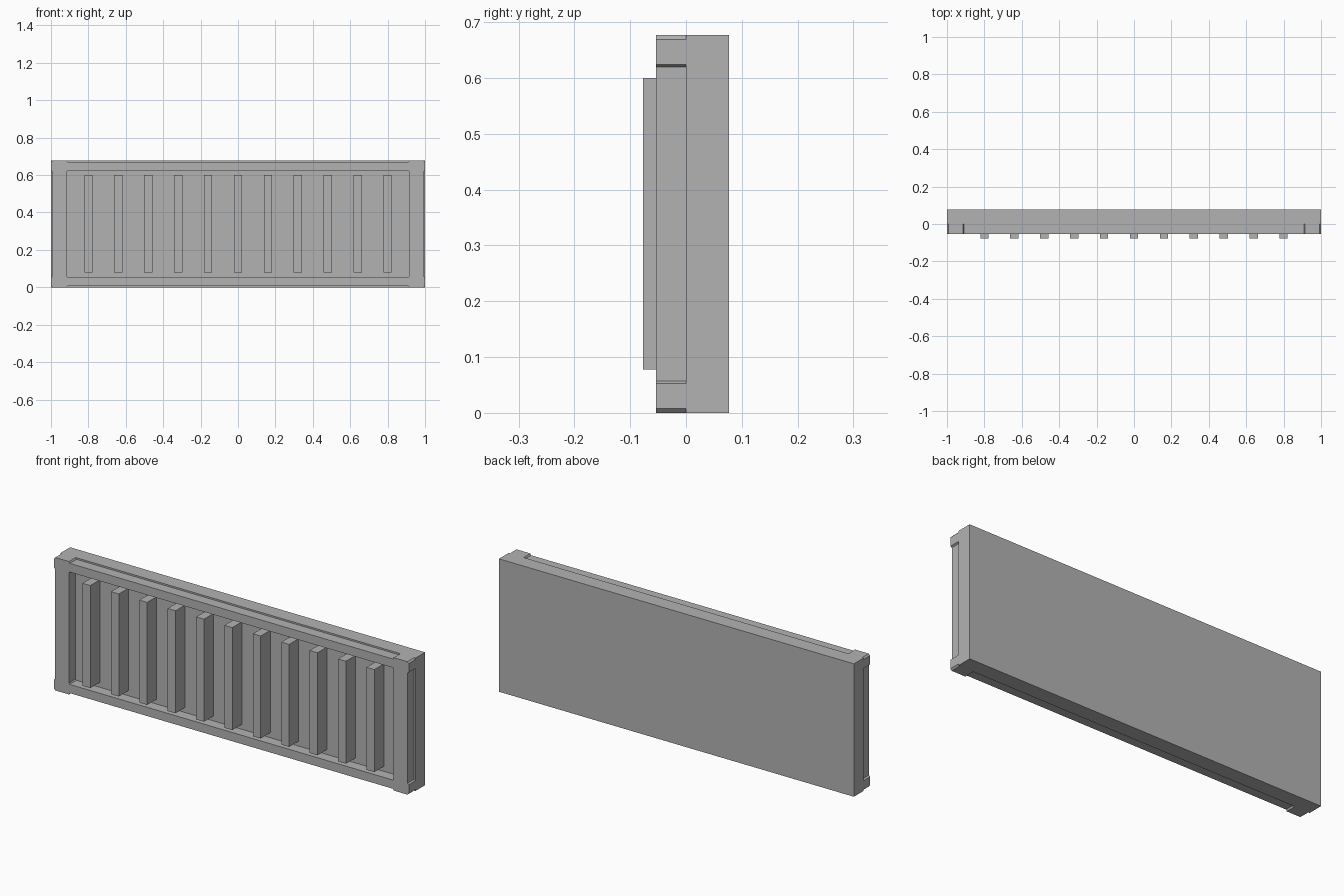
import bpy
import bmesh

cube = bpy.data.objects.get("Cube")
if cube:
    bpy.data.objects.remove(cube, do_unlink=True)

HEIGHT = 0.677
MID = HEIGHT / 2
BACK, PANEL, FRONT, BAR_FRONT = 0.077, 0.0, -0.054, -0.077

grey = bpy.data.materials.new("grey")
grey.use_nodes = True
colour = (0.45, 0.45, 0.45, 1)
grey.diffuse_color = colour
grey.node_tree.nodes["Principled BSDF"].inputs["Base Color"].default_value = colour


def finish(name, bm):
    bmesh.ops.recalc_face_normals(bm, faces=bm.faces)
    mesh = bpy.data.meshes.new(name)
    bm.to_mesh(mesh)
    bm.free()
    mesh.materials.append(grey)
    obj = bpy.data.objects.new(name, mesh)
    bpy.context.collection.objects.link(obj)
    return obj


def box(name, x0, x1, y0, y1, z0, z1):
    bm = bmesh.new()
    bmesh.ops.create_cube(bm, size=1)
    for v in bm.verts:
        v.co = ((x0 + x1) / 2 + v.co.x * (x1 - x0),
                (y0 + y1) / 2 + v.co.y * (y1 - y0),
                (z0 + z1) / 2 + v.co.z * (z1 - z0))
    return finish(name, bm)


def mirrored_loop(quarter):
    """Complete a closed outline from its upper right quarter."""
    half = quarter + [(-x, z) for x, z in reversed(quarter)]
    return half + [(-x, -z) for x, z in half]


# Flat backing slab
box("back_panel", -1, 1, PANEL, BACK, 0, HEIGHT)

# Raised frame: stepped-in edges between slightly bevelled corner blocks
step, cut = 0.008, 0.005
inner_x, inner_z = 0.915, 0.286
outer = mirrored_loop([
    (1 - step, inner_z - cut), (1, inner_z),
    (1, MID - step), (1 - step, MID),
    (inner_x, MID), (inner_x - cut, MID - step),
])
# Opening has the same number of points, so the loops bridge cleanly
inner = mirrored_loop([
    (inner_x, inner_z - 3 * cut), (inner_x, inner_z - 2 * cut),
    (inner_x, inner_z - cut), (inner_x - cut, inner_z),
    (inner_x - 2 * cut, inner_z), (inner_x - 3 * cut, inner_z),
])

bm = bmesh.new()
rings = [[bm.verts.new((x, y, MID + z)) for x, z in loop]
         for loop, y in ((outer, FRONT), (inner, FRONT), (inner, PANEL), (outer, PANEL))]
count = len(outer)
for a, b in zip(rings, rings[1:] + rings[:1]):
    for i in range(count):
        j = (i + 1) % count
        bm.faces.new((a[i], a[j], b[j], b[i]))
finish("front_frame", bm)

# Row of upright bars
for i in range(11):
    x = (i - 5) * 0.16
    box(f"bar_{i + 1}", x - 0.022, x + 0.022, BAR_FRONT, PANEL, 0.078, 0.6)
